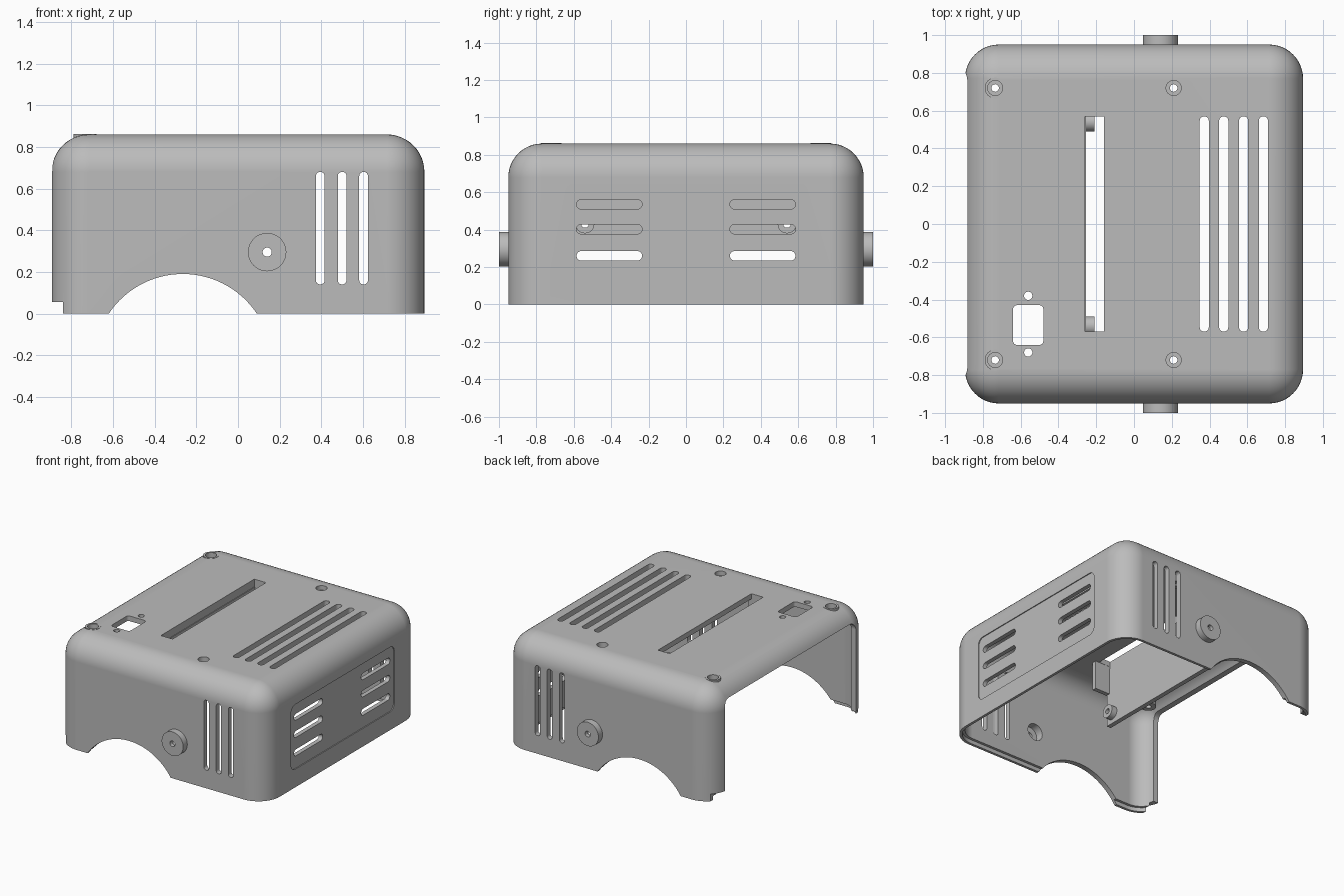
import bpy, bmesh, math
from mathutils import Matrix, Vector

old = bpy.data.objects.get("Cube")
if old:
    bpy.data.objects.remove(old, do_unlink=True)

grey = bpy.data.materials.new("plain grey")
grey.use_nodes = True
colour = (0.5, 0.5, 0.5, 1)
grey.diffuse_color = colour
bsdf = next(n for n in grey.node_tree.nodes if n.type == "BSDF_PRINCIPLED")
bsdf.inputs["Base Color"].default_value = colour


def finish(name, bm):
    mesh = bpy.data.meshes.new(name)
    bmesh.ops.recalc_face_normals(bm, faces=bm.faces)
    bm.to_mesh(mesh)
    bm.free()
    mesh.materials.append(grey)
    obj = bpy.data.objects.new(name, mesh)
    bpy.context.collection.objects.link(obj)
    return obj


def box(name, x, y, z, radius=0, axis=None, segments=6):
    """Box from three ranges; rounds edges along one axis, or all but the bottom rim."""
    bm = bmesh.new()
    bmesh.ops.create_cube(bm, size=1)
    for v in bm.verts:
        v.co = Vector([r[0] if c < 0 else r[1] for c, r in zip(v.co, (x, y, z))])
    if radius:
        if axis is None:
            edges = [e for e in bm.edges if max(v.co.z for v in e.verts) > z[0] + 0.001]
        else:
            edges = [e for e in bm.edges
                     if abs(e.verts[0].co[axis] - e.verts[1].co[axis]) > 0.0001]
        bmesh.ops.bevel(bm, geom=edges, offset=radius, offset_type="OFFSET",
                        segments=segments, profile=0.5, affect="EDGES")
    return finish(name, bm)


def cylinder(name, centre, radius, span, axis, sides=32):
    """Cylinder along an axis; centre's entry on that axis is ignored."""
    bm = bmesh.new()
    bmesh.ops.create_cone(bm, cap_ends=True, segments=sides, radius1=radius,
                          radius2=radius, depth=span[1] - span[0])
    turn = {0: Matrix.Rotation(math.pi / 2, 4, "Y"),
            1: Matrix.Rotation(math.pi / 2, 4, "X"), 2: Matrix.Identity(4)}[axis]
    place = Vector(centre)
    place[axis] = sum(span) / 2
    bmesh.ops.transform(bm, matrix=Matrix.Translation(place) @ turn, verts=bm.verts)
    return finish(name, bm)


def combine(tool, operation="DIFFERENCE"):
    tool.hide_render = True
    mod = shell.modifiers.new("join", "BOOLEAN")
    mod.operation = operation
    mod.solver = "EXACT"
    mod.object = tool
    bpy.context.view_layer.objects.active = shell
    bpy.ops.object.modifier_apply(modifier=mod.name)
    bpy.data.objects.remove(tool, do_unlink=True)


def add(tool):
    combine(tool, "UNION")


# Hollow rounded cover, with a stepped inner rim
shell = box("enclosure_cover", (-.895, .895), (-.95, .95), (0, .86), .18, segments=12)
combine(box("cavity", (-.855, .855), (-.91, .91), (-.3, .82), .14, segments=12))
combine(box("rim_step", (-.875, .875), (-.93, .93), (-.1, .03), .16, 2, 12))

# Open side, lower notch and arches in the front and back walls
combine(box("side_opening", (-1.1, -.75), (-.8, .8), (-.5, .75), .06, 0))
combine(box("corner_notch", (-1, -.84), (-1.1, 1.1), (-.1, .055)))
combine(cylinder("arch", (-.265, 0, -.237), .427, (-1.2, 1.2), 1, 96))

# Shallow panel on the side wall
combine(box("side_panel", (.888, .95), (-.63, .63), (.14, .64), .05, 0))

# Hanging guide plate with end walls and drilled bosses
add(box("guide_plate", (-.29, -.255), (-.6, .6), (.35, .84)))
for s in (-1, 1):
    ends = sorted((s * .572, s * .605))
    add(box("guide_end", (-.285, -.13), ends, (.6, .835)))
    add(cylinder("guide_boss", (0, s * .54, .43), .05, (-.28, -.21), 0))
    combine(cylinder("guide_hole", (0, s * .54, .43), .02, (-.4, -.1), 0, 20))

# Round side hubs, hollow from the inside
for s in (-1, 1):
    add(cylinder("side_hub", (.14, 0, .295), .092, sorted((s * .925, s)), 1, 48))
    combine(cylinder("hub_pocket", (.14, 0, .295), .065, sorted((s * .85, s * .97)), 1))
combine(cylinder("hub_hole", (.14, 0, .295), .022, (-1.2, 1.2), 1, 20))

# Screw bosses with counterbored holes
for x, top in ((-.735, .862), (.21, .85)):
    for y in (-.72, .72):
        add(cylinder("screw_boss", (x, y, 0), .055, (.74, top), 2))
        combine(cylinder("counterbore", (x, y, 0), .04, (.825, 1), 2))
        combine(cylinder("screw_hole", (x, y, 0), .02, (.6, 1), 2, 20))

# Top vents and long guide slot
for x in (.372, .475, .58, .685):
    combine(box("top_vent", (x - .024, x + .024), (-.57, .57), (.7, 1), .023, 2))
combine(box("guide_slot", (-.26, -.16), (-.57, .57), (.8, 1)))

# Socket cutout with two fixing holes
combine(box("socket_cutout", (-.64, -.48), (-.64, -.43), (.7, 1), .02, 2))
for y in (-.68, -.38):
    combine(cylinder("socket_hole", (-.56, y, 0), .022, (.7, 1), 2, 20))

# Upright vents through the front and back walls
for x in (.395, .5, .603):
    combine(box("wall_vent", (x - .021, x + .021), (-1.2, 1.2), (.14, .68), .02, 1))

# Two columns of vents in the side wall
for z in (.26, .402, .535):
    for y in ((-.585, -.235), (.235, .585)):
        combine(box("side_vent", (.7, 1.1), y, (z - .025, z + .025), .024, 0))

# Smooth rounded surfaces with crisp cut edges
bpy.ops.object.select_all(action="DESELECT")
shell.select_set(True)
bpy.context.view_layer.objects.active = shell
bpy.ops.object.shade_smooth_by_angle(angle=math.radians(30))
normals = shell.modifiers.new("even_normals", "WEIGHTED_NORMAL")
normals.keep_sharp = True
